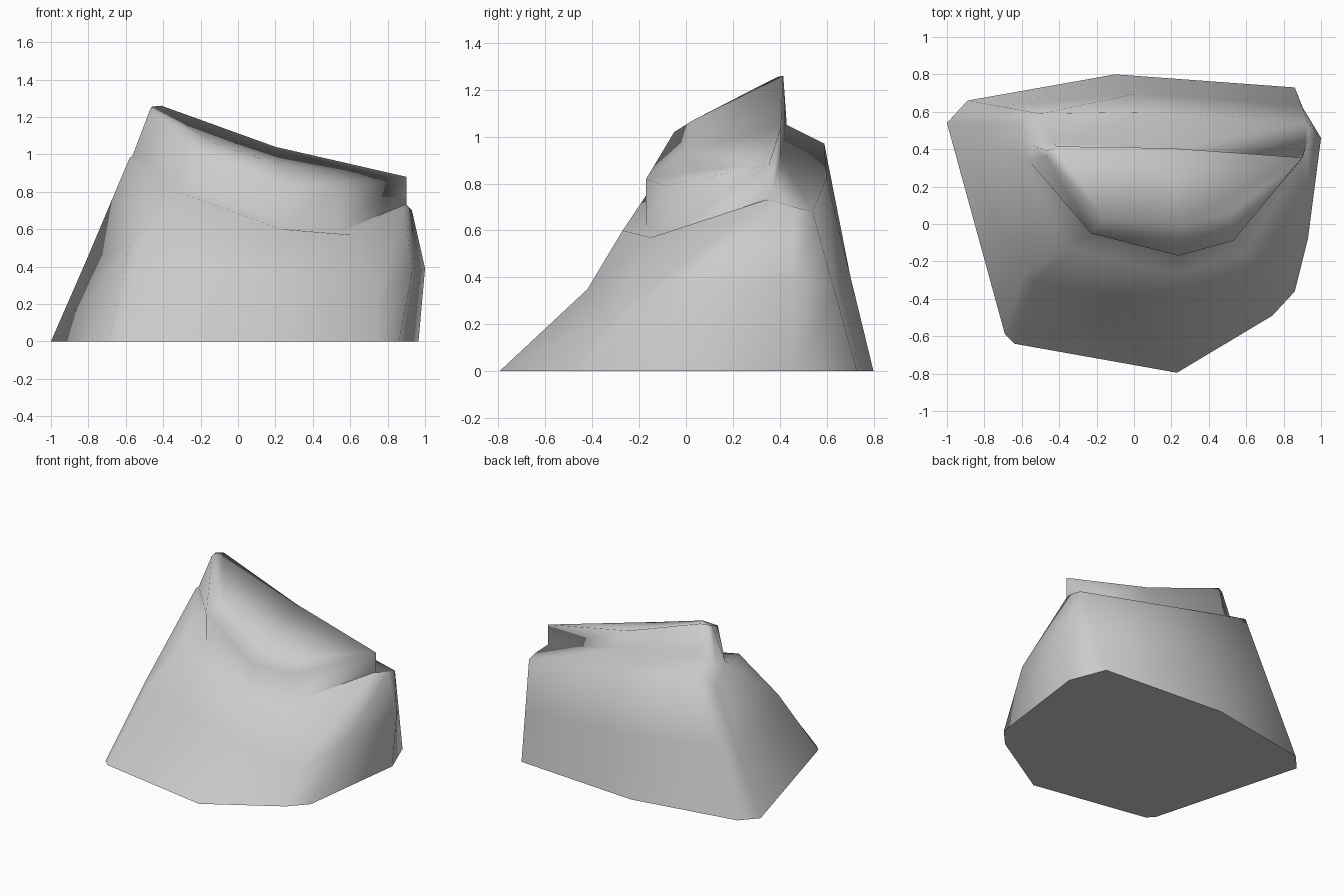
import bpy, bmesh
from mathutils import Vector

if "Cube" in bpy.data.objects:
    bpy.data.objects.remove(bpy.data.objects["Cube"])

# Ten columns run counter-clockwise from the left front corner.
base = [(-.69, -.59), (-.64, -.64), (.23, -.795), (.74, -.49), (.86, -.36),
        (.965, .46), (.86, .73), (-.1, .8), (-.89, .66), (-1, .54)]
# Outer edge of the ledge around the cap
ledge = [(-.58, .33, .98), (-.35, -.13, .81), (.23, -.27, .6), (.6, -.15, .57), (.89, .34, .73),
         (.93, .46, .7), (.93, .54, .68), (.15, .6, .82), (-.5, .59, .97), (-.62, .53, .87)]
# Cap rim, with height of the cap wall as fourth value
rim = [(-.47, .36, 1.24, .2), (-.23, -.05, 1.02, .2), (.24, -.17, .82, .2), (.53, -.09, .79, .21),
       (.9, .355, .88, .15), (.9, .355, .88, .15), (.9, .355, .88, .15), (.2, .405, 1.04, .13),
       (-.41, .415, 1.26, .2), (-.46, .39, 1.255, .22)]
# Slope breaks on the front and right faces; other columns are straight
breaks = {0: (-.58, -.27, .51), 1: (-.53, -.31, .49), 2: (.23, -.42, .35),
          3: (.75, -.32, .22), 4: (.93, -.08, .36), 5: (1, .46, .39)}
# On the left the cap wall flares out to the edge of the rock
flare = {0: (-.565, .34, .99), 8: (-.43, .43, 1.05), 9: (-.54, .42, .98)}
# Soft ridge on the cap top
ridge = [(-.16, .03, 1.07), (.24, .0, .94), (.52, .06, .86)]

bm = bmesh.new()
n = len(base)
base = [Vector((x, y, 0)) for x, y in base]
ledge = [Vector(p) for p in ledge]
mid = [Vector(breaks[i]) if i in breaks else base[i].lerp(ledge[i], .5) for i in range(n)]
foot = [Vector(flare.get(i, (x, y, z - h))) for i, (x, y, z, h) in enumerate(rim)]
top = [Vector(p[:3]) for p in rim]

# Stacked sides
rings = [[bm.verts.new(p) for p in ring] for ring in (base, mid, ledge, foot, top)]
bm.faces.new(rings[0][::-1])
for a, b in zip(rings, rings[1:]):
    for i in range(n):
        j = (i + 1) % n
        bm.faces.new((a[i], a[j], b[j], b[i]))

# Cap top
t = rings[-1]
r = [bm.verts.new(p) for p in ridge]
for f in ((t[0], t[1], r[0]), (t[1], t[2], r[1], r[0]), (t[2], t[3], r[2], r[1]),
          (t[3], t[4], r[2]), (t[6], t[7], r[1], r[2]), (t[7], t[8], r[0], r[1]),
          (t[8], t[9], t[0], r[0])):
    bm.faces.new(f)
# t[4] and t[6] coincide, so merging closes the cap
bmesh.ops.remove_doubles(bm, verts=bm.verts, dist=.003)
bmesh.ops.recalc_face_normals(bm, faces=bm.faces)

# Soft shading everywhere except around the flat underside
for f in bm.faces:
    f.smooth = True
for e in bm.edges:
    e.smooth = any(v.co.z > .001 for v in e.verts)

mesh = bpy.data.meshes.new("stepped_rock")
bm.to_mesh(mesh)
bm.free()
rock = bpy.data.objects.new("stepped_rock", mesh)
bpy.context.collection.objects.link(rock)
